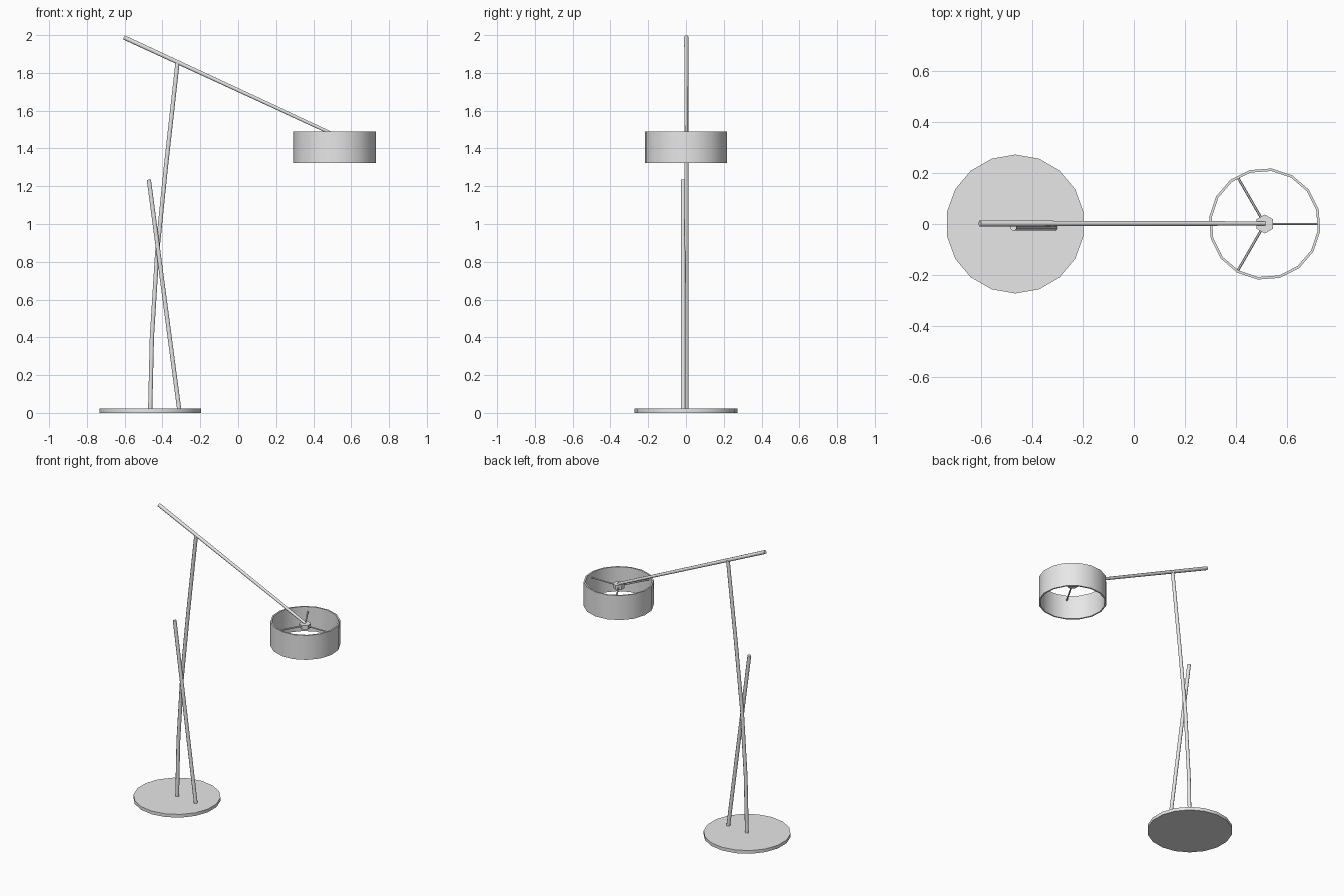
import bpy, bmesh, math
from mathutils import Vector, Matrix

cube = bpy.data.objects.get("Cube")
if cube:
    bpy.data.objects.remove(cube)

# Single painted-metal colour
metal = bpy.data.materials.new("light grey metal")
metal.use_nodes = True
GREY = (0.8, 0.8, 0.8, 1)
metal.diffuse_color = GREY
metal.node_tree.nodes["Principled BSDF"].inputs["Base Color"].default_value = GREY


def finish(name, bm, angle=35):
    bmesh.ops.recalc_face_normals(bm, faces=bm.faces)
    mesh = bpy.data.meshes.new(name)
    bm.to_mesh(mesh)
    bm.free()
    obj = bpy.data.objects.new(name, mesh)
    bpy.context.collection.objects.link(obj)
    mesh.materials.append(metal)
    bpy.ops.object.select_all(action='DESELECT')
    obj.select_set(True)
    bpy.context.view_layer.objects.active = obj
    bpy.ops.object.shade_smooth_by_angle(angle=math.radians(angle))
    return obj


def disc(name, centre, radius, height, sides, turn):
    """Upright solid prism; turn is the angle of one corner."""
    bm = bmesh.new()
    # a cone primitive places its first corner on +y
    bmesh.ops.create_cone(bm, cap_ends=True, segments=sides, radius1=radius,
                          radius2=radius, depth=height,
                          matrix=Matrix.Translation(centre)
                          @ Matrix.Rotation(math.radians(turn - 90), 4, 'Z'))
    return finish(name, bm)


def rod(name, points, radius, end_radius=None, sides=8):
    """Capped round bar swept along points."""
    end_radius = end_radius or radius
    pts = [Vector(p) for p in points]
    last = len(pts) - 1
    bm = bmesh.new()
    rings = []
    for i, p in enumerate(pts):
        axis = (pts[min(i + 1, last)] - pts[max(i - 1, 0)]).normalized()
        side = Vector((0, 1, 0)) if abs(axis.y) < 0.5 else Vector((0, 0, 1))
        u = (side - axis * side.dot(axis)).normalized()
        v = axis.cross(u)
        r = radius + (end_radius - radius) * i / last
        angles = [math.tau * (k + 0.5) / sides for k in range(sides)]
        rings.append([bm.verts.new(p + r * (u * math.cos(a) + v * math.sin(a)))
                      for a in angles])
    for a, b in zip(rings, rings[1:]):
        for k in range(sides):
            n = (k + 1) % sides
            bm.faces.new((a[k], a[n], b[n], b[k]))
    bm.faces.new(rings[0])
    bm.faces.new(rings[-1])
    return finish(name, bm, 50)


def band(name, centre, outer, inner, height, sides, turn):
    """Open hoop with thickness."""
    bm = bmesh.new()
    loops = []
    for k in range(sides):
        a = math.radians(turn) + math.tau * k / sides
        d = Vector((math.cos(a), math.sin(a), 0))
        up = Vector((0, 0, height / 2))
        c = Vector(centre)
        loops.append([bm.verts.new(p) for p in
                      (c + d * outer - up, c + d * outer + up,
                       c + d * inner + up, c + d * inner - up)])
    for k in range(sides):
        a, b = loops[k], loops[(k + 1) % sides]
        for j in range(4):
            n = (j + 1) % 4
            bm.faces.new((a[j], b[j], b[n], a[n]))
    return finish(name, bm)


# Base and the two crossing poles
disc("base", (-0.465, 0, 0.011), 0.272, 0.022, 18, 90)
rod("main_pole", [(-0.465, 0.002, 0.015), (-0.456, 0.002, 0.4),
                  (-0.428, 0.002, 0.85), (-0.38, 0.002, 1.32),
                  (-0.32, 0.002, 1.86)], 0.012)
rod("brace_pole", [(-0.311, -0.015, 0.015), (-0.472, -0.015, 1.235)], 0.012)

# Tilted arm reaching down to the shade
HUB = Vector((0.512, 0, 1.458))
rod("arm", [(-0.604, 0.002, 1.988), (0.512, 0.002, 1.472)], 0.0125, 0.009)

# Shade hoop, hub and spokes
band("shade", (0.512, 0, 1.406), 0.219, 0.209, 0.168, 16, 15.5)
disc("shade_hub", HUB, 0.037, 0.028, 6, 90)
for i in range(3):
    a = math.tau * i / 3
    tip = HUB + Vector((math.cos(a), math.sin(a), 0)) * 0.212
    rod(f"shade_spoke_{i + 1}", [HUB, tip], 0.005, sides=6)
